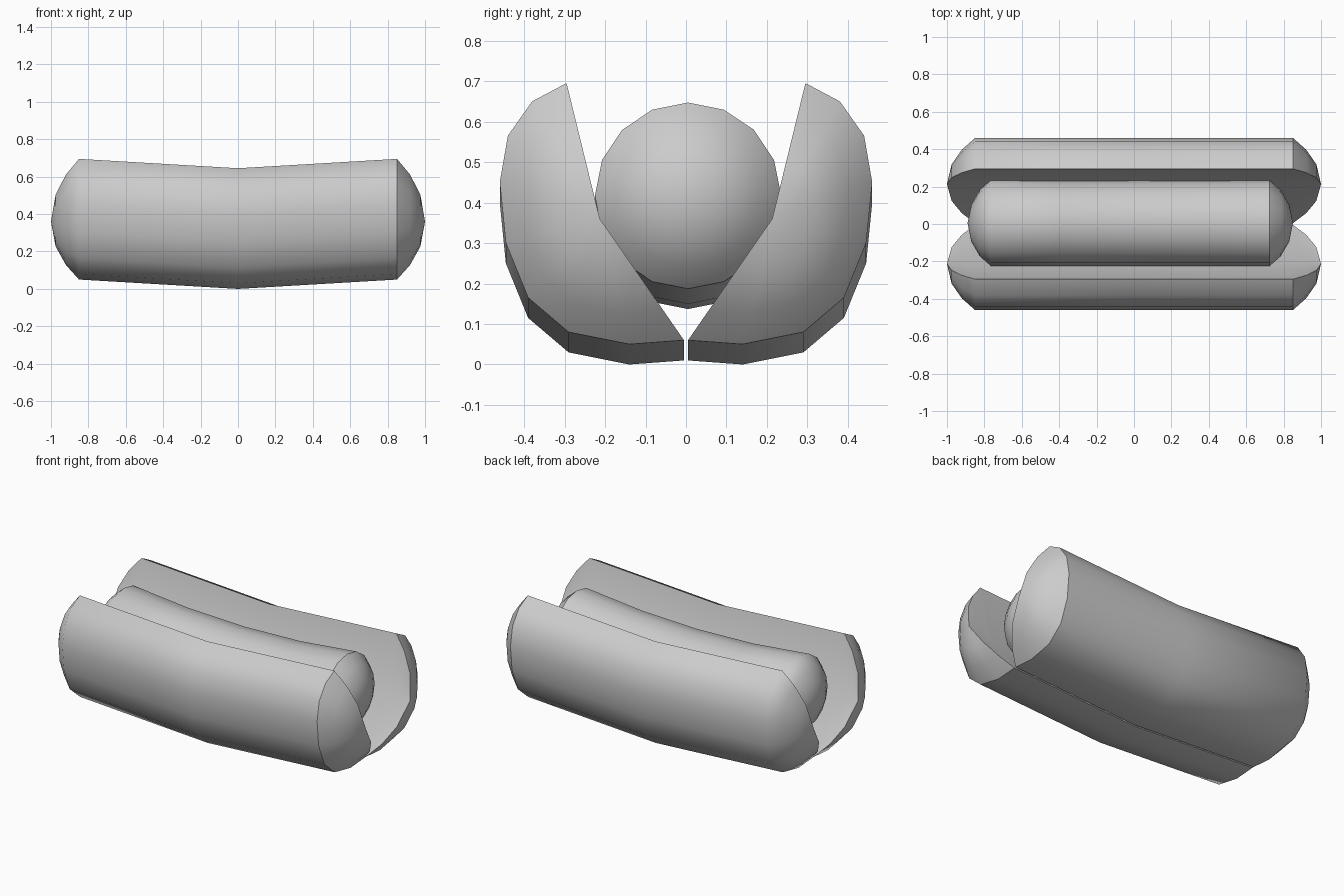
import bpy, bmesh, math

cube = bpy.data.objects.get("Cube")
if cube:
    bpy.data.objects.remove(cube, do_unlink=True)

grey = bpy.data.materials.new("plain grey")
grey.use_nodes = True
colour = (0.6, 0.6, 0.6, 1)
grey.diffuse_color = colour
grey.node_tree.nodes["Principled BSDF"].inputs["Base Color"].default_value = colour


def loft(name, section, centre, stations, lift, sharp_corners=(), sharp_x=None):
    """Sweep a closed yz section along x, shrinking it about its centre."""
    bm = bmesh.new()
    cy, cz = centre
    rings = [[bm.verts.new((x, cy + (y - cy) * s, cz + (z - cz) * s + lift(x)))
              for y, z in section] for x, s in stations]
    n = len(section)
    for k, (a, b) in enumerate(zip(rings, rings[1:])):
        for i in range(n):
            j = (i + 1) % n
            bm.faces.new((a[i], a[j], b[j], b[i])).smooth = True
        for i in sharp_corners:
            bm.edges.get((a[i], b[i])).smooth = False
    # crisp rim where the body meets the dome
    for (x, s), ring in zip(stations, rings):
        if x == sharp_x:
            for i in range(n):
                bm.edges.get((ring[i], ring[(i + 1) % n])).smooth = False
    bmesh.ops.remove_doubles(bm, verts=bm.verts, dist=0.0005)
    bmesh.ops.recalc_face_normals(bm, faces=bm.faces)
    mesh = bpy.data.meshes.new(name)
    bm.to_mesh(mesh)
    bm.free()
    mesh.materials.append(grey)
    obj = bpy.data.objects.new(name, mesh)
    bpy.context.collection.objects.link(obj)
    return obj


def domed(body, dome):
    """Mirror the dome stations to both ends of the body."""
    return [(-x, s) for x, s in reversed(dome)] + [(x, 1) for x in body] + dome


# Bun halves: rounded outside, shallow V inside, bent at the middle
outer = [(0.295, 0.645), (0.38, 0.6), (0.44, 0.515), (0.46, 0.4), (0.445, 0.25),
         (0.39, 0.115), (0.29, 0.03), (0.14, 0.0), (0.005, 0.01)]
groove = (0.213, 0.31)
bun_stations = domed([0], [(0.85, 1), (0.92, 0.75), (0.975, 0.43), (1, 0)])
for name, side in (("front_bun", -1), ("back_bun", 1)):
    loft(name, [(side * y, z) for y, z in outer + [groove]],
         (side * groove[0], groove[1]), bun_stations,
         lambda x: 0.05 * min(abs(x) / 0.85, 1),
         sharp_corners=(0, len(outer) - 1), sharp_x=0.85)

# Sausage: round section, gently curved upward at the ends
radius, mid_z, sides = 0.23, 0.367, 16
circle = [(radius * math.sin(math.tau * i / sides),
           mid_z + radius * math.cos(math.tau * i / sides)) for i in range(sides)]
half = 0.745
sausage = loft("sausage", circle, (0, mid_z),
               domed([-half / 2, 0, half / 2],
                     [(half, 1), (0.805, 0.77), (0.85, 0.43), (0.87, 0)]),
               lambda x: 0.05 * min((x / half) ** 2, 1), sharp_x=half)
sausage.location = (-0.02, 0.005, 0)
